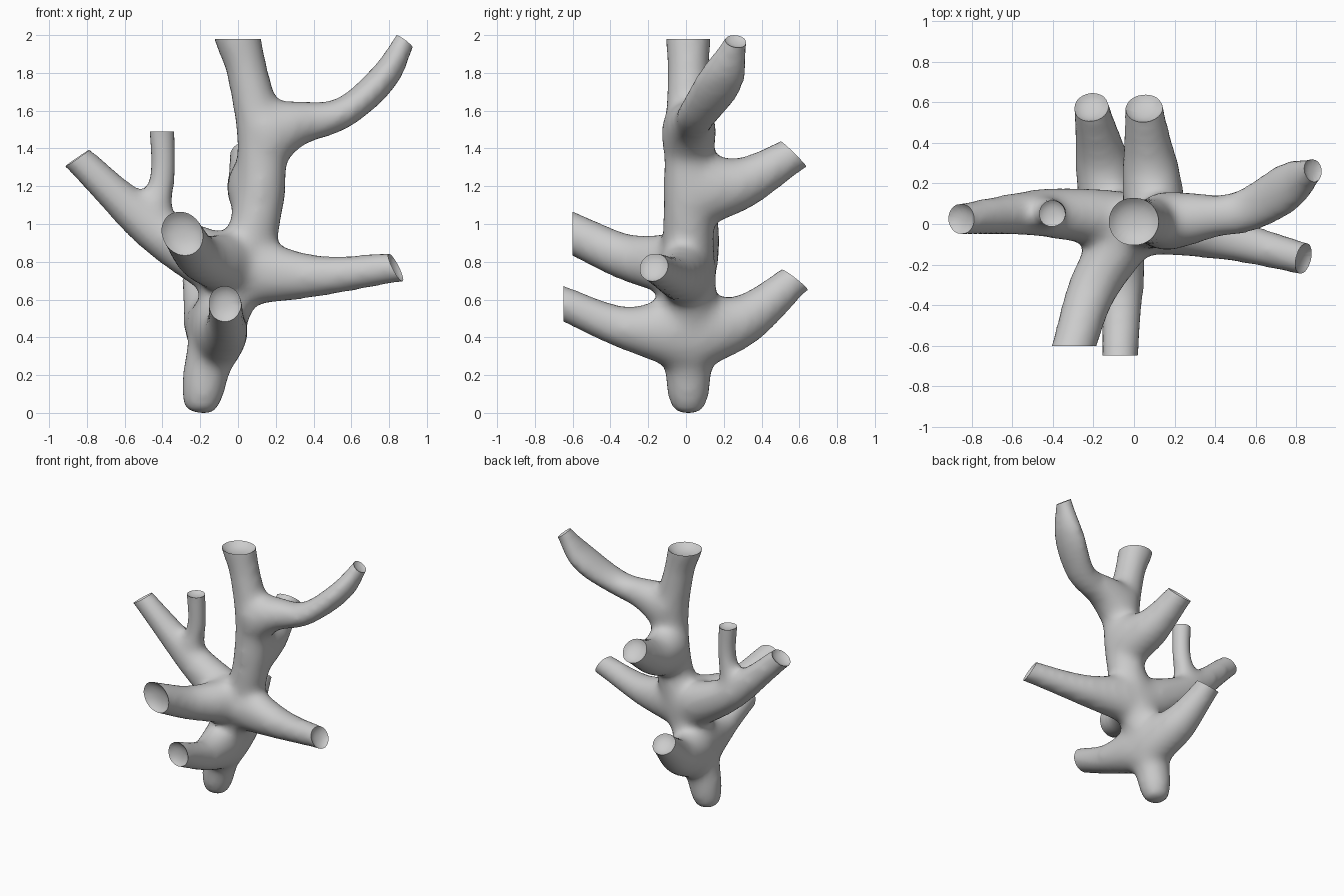
import bpy, bmesh, math
from mathutils import Vector

if "Cube" in bpy.data.objects:
    bpy.data.objects.remove(bpy.data.objects["Cube"])

VOXEL, PASSES = 0.024, 26
SHRINK = PASSES * 0.35 * VOXEL ** 2 / 4     # radius lost to smoothing, compensated below
UP, FRONT = Vector((0, 0, 1)), Vector((0, -1, 0))

# Trunk as (x, z, radius); it stays in one plane
TRUNK = [(-.205, .01, .06), (-.19, .1, .1), (-.15, .3, .12), (-.04, .65, .14), (.09, 1.0, .125),
         (.125, 1.4, .12), (.05, 1.8, .1), (0, 1.98, .115)]


def root(z, radius):
    """Point on the trunk at a height, where a branch starts."""
    for (x0, z0, _), (x1, z1, _) in zip(TRUNK, TRUNK[1:]):
        if z0 <= z <= z1:
            return (x0 + (x1 - x0) * (z - z0) / (z1 - z0), .01, z, radius)


# Each branch: path (x, y, z, radius), tip cut direction (None: from the path), widening in y
BRANCHES = [
    ([(x, .012, z, r) for x, z, r in TRUNK], UP, 0),
    # high right branch, flattened along its middle
    ([root(1.46, .21), (.3, .03, 1.53, .12), (.55, .065, 1.585, .07), (.77, .19, 1.775, .063),
      (.88, .265, 1.968, .036)], Vector((.6, .15, .8)), .6),
    # low right branch
    ([root(.76, .2), (.4, -.06, .725, .105), (.835, -.17, .77, .068)], None, 0),
    # left branch and its twig
    ([root(.74, .18), (-.43, .055, .965, .115), (-.85, .025, 1.35, .066)], None, 0),
    ([(-.47, .055, .97, .09), (-.4, .055, 1.25, .05), (-.405, .05, 1.49, .054)], UP, 0),
    # front branches
    ([root(.78, .18), (-.195, -.3, .82, .118), (-.295, -.6, .952, .1)], FRONT, 0),
    ([root(.43, .22), (-.065, -.32, .45, .107), (-.07, -.648, .58, .08)], FRONT, 0),
    # back branches
    ([root(.43, .22), (-.155, .3, .49, .13), (-.21, .575, .705, .078)], None, 0),
    ([root(1.19, .23), (.08, .28, 1.21, .135), (.05, .57, 1.37, .085)], None, 0),
]


def tip_direction(points):
    return (Vector(points[-1][:3]) - Vector(points[-2][:3])).normalized()


def catmull(a, b, c, d, t):
    return 0.5 * (2 * b + (c - a) * t + (2 * a - 5 * b + 4 * c - d) * t * t + (3 * b - a - 3 * c + d) * t ** 3)


def tube(bm, points, widen, sides=20, steps=8):
    """Closed tube of varying radius through the points, run on past its tip."""
    beyond = Vector(points[-1][:3]) + tip_direction(points) * 0.15
    rows = [points[0]] + points + [(*beyond, points[-1][3])]
    rows.append(rows[-1])
    path = []
    for i in range(1, len(rows) - 2):
        for s in range(steps):
            path.append([catmull(*(rows[i + k][j] for k in (-1, 0, 1, 2)), s / steps) for j in range(4)])
    path.append(rows[-1])
    main = Vector(points[-1][:3]) - Vector(points[0][:3])
    ref = Vector((1, 0, 0)) if abs(main.y) > abs(main.x) and abs(main.y) > 0.3 else Vector((0, 1, 0))
    rings = []
    for i, (x, y, z, r) in enumerate(path):
        a, b = path[max(i - 1, 0)], path[min(i + 1, len(path) - 1)]
        n = (Vector(b[:3]) - Vector(a[:3])).cross(ref).normalized()
        side = n.cross(Vector(b[:3]) - Vector(a[:3])).normalized()
        w = 1 + widen * max(0, math.sin(math.pi * min(1, i / len(path) * 2 - 0.6)))
        r = math.sqrt(r * r + 2 * SHRINK)
        if points[0][3] > 0.15:             # web-like roots: tall but narrow
            w *= 1 - max(0, 1 - i / steps) * (1 - 0.14 / points[0][3])
        rings.append([bm.verts.new(Vector((x, y, z)) + r * (w * math.cos(q) * side + math.sin(q) * n))
                      for q in (2 * math.pi * k / sides for k in range(sides))])
    for p, q in zip(rings, rings[1:]):
        for k in range(sides):
            m = (k + 1) % sides
            bm.faces.new((p[k], p[m], q[m], q[k]))
    bm.faces.new(rings[0][::-1])
    bm.faces.new(rings[-1])


# Overlapping tubes fused and softened into one body
bm = bmesh.new()
for points, cut, widen in BRANCHES:
    tube(bm, points, widen)
bmesh.ops.recalc_face_normals(bm, faces=bm.faces)
mesh = bpy.data.meshes.new("branching_body")
bm.to_mesh(mesh)
bm.free()
body = bpy.data.objects.new("branching_body", mesh)
bpy.context.collection.objects.link(body)
fuse = body.modifiers.new("fuse", 'REMESH')
fuse.mode = 'VOXEL'
fuse.voxel_size = VOXEL
soften = body.modifiers.new("soften", 'SMOOTH')
soften.factor = 0.5
soften.iterations = PASSES
bpy.context.view_layer.objects.active = body
body.select_set(True)
for name in ("fuse", "soften"):
    bpy.ops.object.modifier_apply(modifier=name)

# Slice each tip flat and sink a shallow dish into it
bm = bmesh.new()
bm.from_mesh(body.data)
for points, cut, widen in BRANCHES:
    tip, radius = Vector(points[-1][:3]), points[-1][3]
    normal = (cut or tip_direction(points) + UP * 0.4).normalized()
    geom = set()
    for f in bm.faces:
        offset = f.calc_center_median() - tip
        if offset.length < 0.27 and offset.dot(normal) > -0.06:
            geom.update([f], f.verts, f.edges)
    bmesh.ops.bisect_plane(bm, geom=list(geom), plane_co=tip, plane_no=normal, clear_outer=True)
    edges = [e for e in bm.edges if e.is_boundary]
    verts = {v for e in edges for v in e.verts}
    if not verts:
        continue
    centre = sum((v.co for v in verts), Vector()) / len(verts)
    last = 1.0
    for scale, depth in ((.85, .14), (.65, .26), (.4, .34), (.15, .37)):
        new = bmesh.ops.extrude_edge_only(bm, edges=edges)["geom"]
        for v in (g for g in new if isinstance(g, bmesh.types.BMVert)):
            flat = v.co - centre
            flat -= normal * flat.dot(normal)
            v.co = centre + flat * scale / last - normal * depth * radius
        edges = [g for g in new if isinstance(g, bmesh.types.BMEdge) and g.is_boundary]
        last = scale
    bmesh.ops.holes_fill(bm, edges=edges, sides=0)
bmesh.ops.recalc_face_normals(bm, faces=bm.faces)

# Stretch the foot down to the ground, leaving everything higher in place
low = min(v.co.z for v in bm.verts)
for v in bm.verts:
    v.co.z -= low * max(0, 1 - v.co.z / 0.3)
low = min(v.co.z for v in bm.verts)
for v in bm.verts:
    v.co.z -= low
bm.to_mesh(body.data)
bm.free()
bpy.ops.object.shade_smooth_by_angle(angle=math.radians(30))
